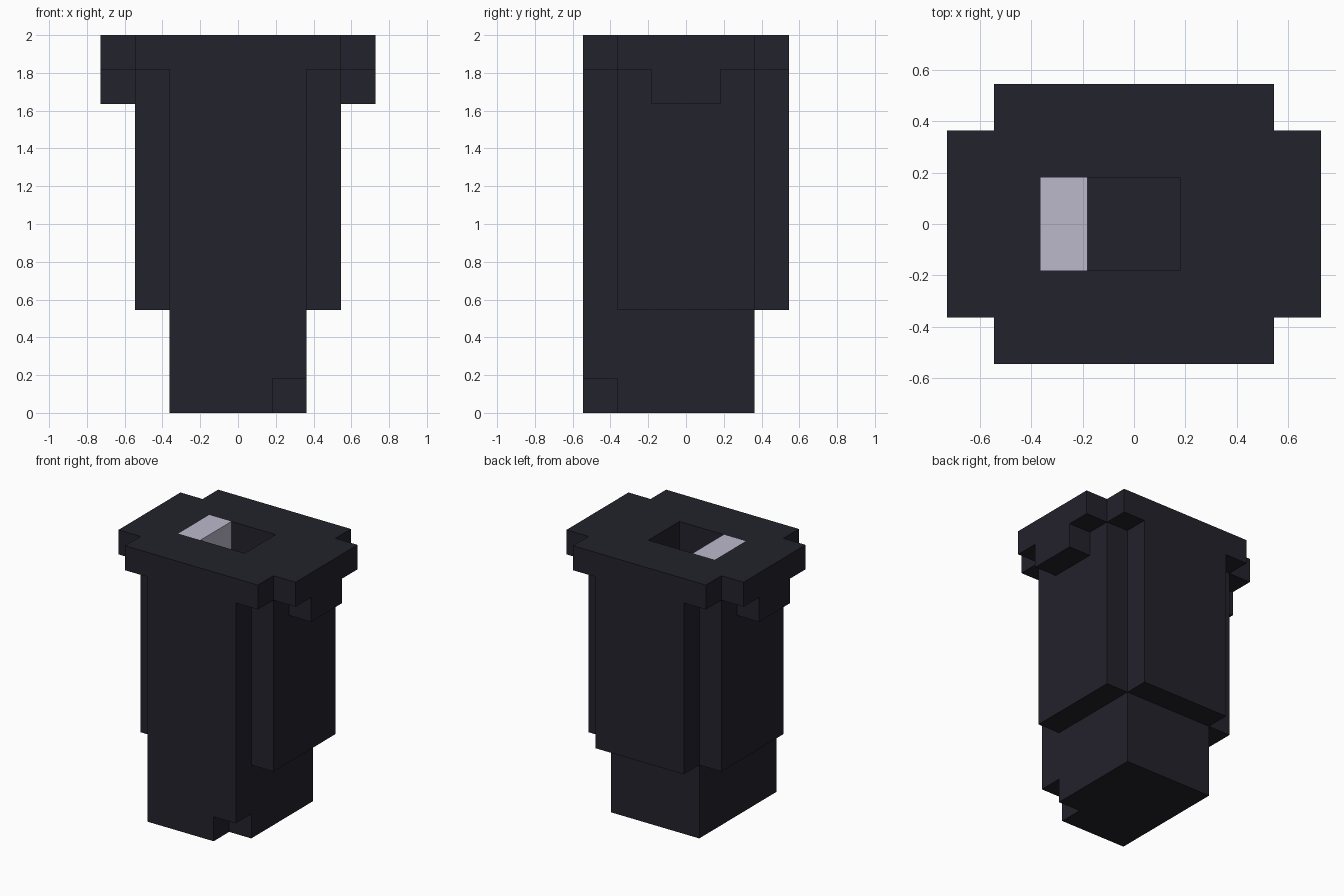
import bpy
import bmesh

if "Cube" in bpy.data.objects:
    bpy.data.objects.remove(bpy.data.objects["Cube"])

U = 2 / 11  # one block unit


def material(name, rgb):
    m = bpy.data.materials.new(name)
    m.diffuse_color = (*rgb, 1)
    m.use_nodes = True
    m.node_tree.nodes["Principled BSDF"].inputs["Base Color"].default_value = m.diffuse_color
    return m


dark = material("dark slate", (0.0165, 0.016, 0.025))
light = material("pale lavender", (0.50, 0.48, 0.60))


def prism(name, outline, z0, z1, mat):
    """Extrude a counter-clockwise outline, given in block units, from z0 to z1."""
    bm = bmesh.new()
    face = bm.faces.new([bm.verts.new((x * U, y * U, z0 * U)) for x, y in outline])
    new = bmesh.ops.extrude_face_region(bm, geom=[face])["geom"]
    top = [v for v in new if isinstance(v, bmesh.types.BMVert)]
    bmesh.ops.translate(bm, verts=top, vec=(0, 0, (z1 - z0) * U))
    bmesh.ops.recalc_face_normals(bm, faces=bm.faces)
    mesh = bpy.data.meshes.new(name)
    bm.to_mesh(mesh)
    bm.free()
    mesh.materials.append(mat)
    ob = bpy.data.objects.new(name, mesh)
    bpy.context.collection.objects.link(ob)
    return ob


def rect(x0, x1, y0, y1):
    return [(x0, y0), (x1, y0), (x1, y1), (x0, y1)]


def cross(xo, yo, xi, yi):
    """Rectangle of half size xo by yo with square-notched corners."""
    quarter = [(xo, yi), (xi, yi), (xi, yo)]
    right = [(x, -y) for x, y in reversed(quarter)] + quarter
    return right + [(-x, y) for x, y in reversed(right)]


# Base, with one notched corner at the bottom
prism("base_foot", [(-2, -3), (1, -3), (1, -2), (2, -2), (2, 2), (-2, 2)], 0, 1, dark)
prism("base", rect(-2, 2, -3, 2), 1, 3, dark)

# Tall body and wide top rim
body = prism("body", cross(3, 3, 2, 2), 3, 10, dark)
rim = prism("rim", cross(4, 3, 3, 2), 10, 11, dark)

# Lugs under the rim on both sides
for side, x in (("left", -4), ("right", 3)):
    prism(side + "_lug", rect(x, x + 1, -1, 1), 9, 10, dark)

# Shaft cut through rim and body
cutter = prism("shaft_cutter", rect(-2, 1, -1, 1), 2.5, 11.5, dark)
for ob in (body, rim):
    mod = ob.modifiers.new("shaft", 'BOOLEAN')
    mod.operation = 'DIFFERENCE'
    mod.solver = 'EXACT'
    mod.object = cutter
cutter.hide_render = True
cutter.hide_set(True)

# Pale block standing in the shaft, flush with the rim
prism("pale_insert", rect(-2, -1, -1, 1), 3, 11, light)
